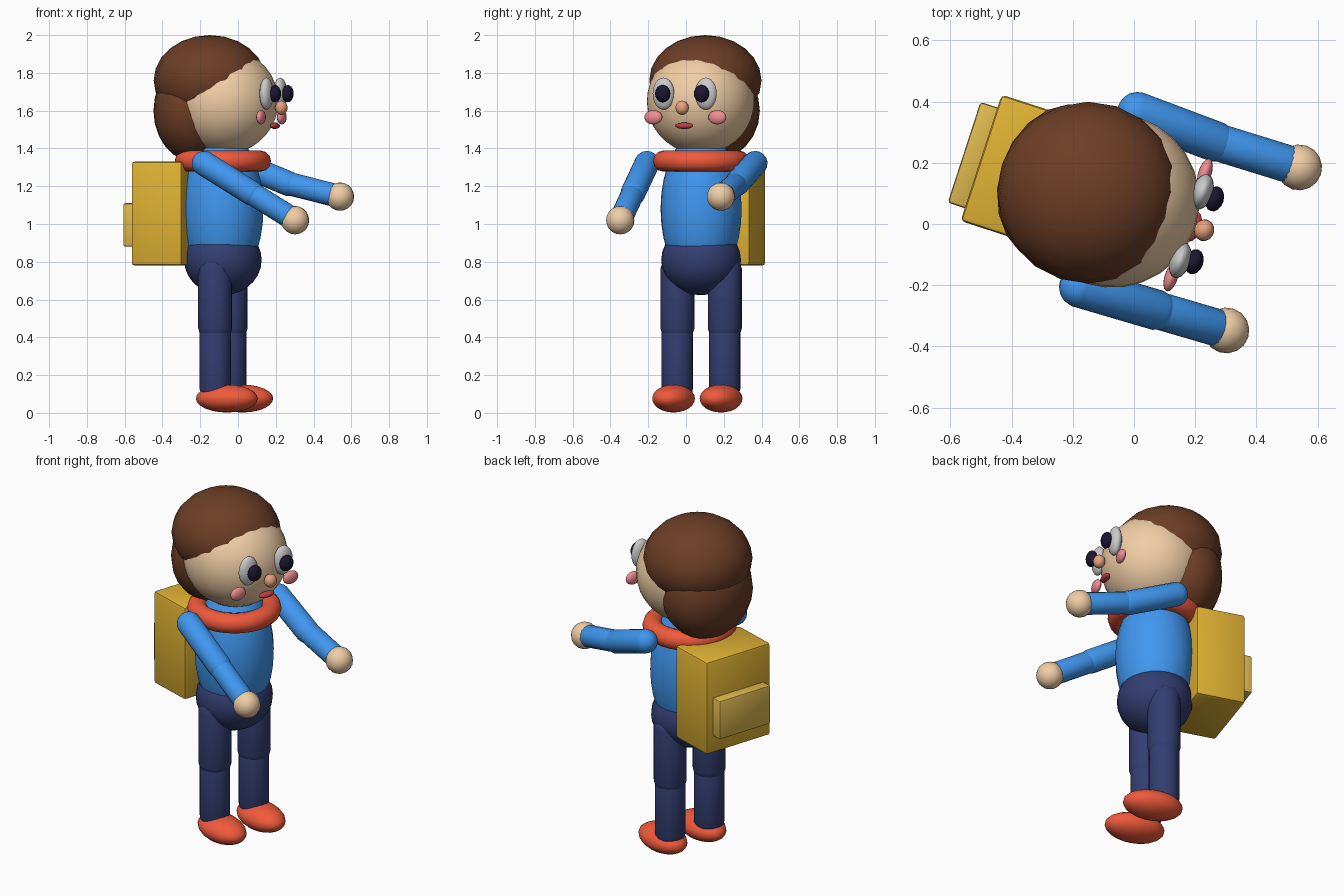
import bpy, bmesh, math
from mathutils import Matrix, Vector

if "Cube" in bpy.data.objects:
    bpy.data.objects.remove(bpy.data.objects["Cube"])

# figure frame: local x = forward, y = its left; turned 18 degrees off the world x axis
FRAME = Matrix.Translation((-0.08, 0.08, 0)) @ Matrix.Rotation(math.radians(-18), 4, 'Z')


def mat(name, *rgb):
    m = bpy.data.materials.new(name)
    m.diffuse_color = (*[(c / 255) ** 2.2 for c in rgb], 1)
    m.use_nodes = True
    m.node_tree.nodes["Principled BSDF"].inputs["Base Color"].default_value = m.diffuse_color
    return m


SKIN = mat("skin", 240, 205, 165)
HAIR = mat("hair", 108, 64, 42)
BLUE = mat("blue_cloth", 66, 150, 240)
NAVY = mat("navy_cloth", 54, 64, 112)
RED = mat("red_cloth", 240, 90, 62)
YELLOW = mat("yellow_canvas", 222, 176, 54)
POCKET = mat("pocket_canvas", 222, 184, 80)
WHITE = mat("eye_white", 235, 235, 235)
DARK = mat("pupil", 32, 28, 52)
PINK = mat("cheek", 240, 140, 145)
NOSE = mat("nose", 232, 160, 122)
LIPS = mat("lips", 190, 65, 70)


def finish(name, bm, m, local, angle=60):
    me = bpy.data.meshes.new(name)
    bm.to_mesh(me)
    bm.free()
    ob = bpy.data.objects.new(name, me)
    bpy.context.collection.objects.link(ob)
    me.materials.append(m)
    ob.matrix_world = FRAME @ local
    bpy.ops.object.select_all(action='DESELECT')
    ob.select_set(True)
    bpy.context.view_layer.objects.active = ob
    bpy.ops.object.shade_smooth_by_angle(angle=math.radians(angle))
    return ob


def ball(name, m, pos, size, seg=20, rings=12):
    bm = bmesh.new()
    bmesh.ops.create_uvsphere(bm, u_segments=seg, v_segments=rings, radius=1)
    bmesh.ops.scale(bm, vec=size, verts=bm.verts)
    return finish(name, bm, m, Matrix.Translation(pos))


def capsule(name, m, a, b, r):
    a, b = Vector(a), Vector(b)
    bm = bmesh.new()
    bmesh.ops.create_uvsphere(bm, u_segments=16, v_segments=11, radius=r)
    top = [v for v in bm.verts if v.co.z > 0]
    bmesh.ops.translate(bm, vec=(0, 0, (b - a).length), verts=top)
    rot = (b - a).to_track_quat('Z', 'Y').to_matrix().to_4x4()
    return finish(name, bm, m, Matrix.Translation(a) @ rot)


def box(name, m, pos, size, bevel, tilt=0):
    bm = bmesh.new()
    bmesh.ops.create_cube(bm, size=1)
    bmesh.ops.scale(bm, vec=size, verts=bm.verts)
    bmesh.ops.bevel(bm, geom=bm.edges[:], offset=bevel, segments=2, profile=0.5, affect='EDGES')
    return finish(name, bm, m, Matrix.Translation(pos) @ Matrix.Rotation(tilt, 4, 'Y'), 30)


# trunk
ball("torso", BLUE, (0, 0, 1.08), (0.215, 0.215, 0.41), 24, 16)
ball("pelvis", NAVY, (0, 0, 0.81), (0.205, 0.212, 0.187), 24, 14)

# head and hair
ball("head", SKIN, (0.01, 0, 1.65), (0.285, 0.285, 0.28), 28, 18)
ball("hair_cap", HAIR, (-0.073, 0, 1.76), (0.297, 0.297, 0.24))
ball("hair_back", HAIR, (-0.16, 0, 1.6), (0.21, 0.267, 0.27))
ball("nose", NOSE, (0.325, 0, 1.615), (0.033, 0.036, 0.038), 14, 10)
ball("mouth", LIPS, (0.29, 0, 1.52), (0.022, 0.05, 0.017), 14, 10)

# scarf ring: revolve a circle around the neck
bm = bmesh.new()
ring = bmesh.ops.create_circle(bm, segments=12, radius=0.056,
                               matrix=Matrix.Translation((0.2, 0, 1.333)) @ Matrix.Rotation(math.pi / 2, 4, 'X'))
bmesh.ops.spin(bm, geom=bm.verts[:] + bm.edges[:], cent=(0, 0, 0), axis=(0, 0, 1),
               angle=2 * math.pi, steps=28, use_duplicate=False)
bmesh.ops.remove_doubles(bm, verts=bm.verts[:], dist=1e-4)
bmesh.ops.recalc_face_normals(bm, faces=bm.faces[:])
finish("scarf", bm, RED, Matrix.Identity(4))
box("scarf_tail", RED, (-0.195, -0.1, 1.19), (0.04, 0.11, 0.27), 0.012, math.radians(6))

# backpack
box("backpack", YELLOW, (-0.3, 0, 1.055), (0.283, 0.434, 0.55), 0.015)
box("backpack_pocket", POCKET, (-0.46, 0, 0.995), (0.08, 0.346, 0.23), 0.01)

# mirrored face and leg parts
for side, s in (("left", 1), ("right", -1)):
    ball(side + "_eye", WHITE, (0.281, s * 0.118, 1.69), (0.034, 0.06, 0.085), 18, 12)
    ball(side + "_pupil", DARK, (0.326, s * 0.108, 1.69), (0.03, 0.042, 0.046), 16, 10)
    ball(side + "_cheek", PINK, (0.27, s * 0.178, 1.565), (0.022, 0.05, 0.038), 14, 10)
    capsule(side + "_upper_leg", NAVY, (0, s * 0.132, 0.75), (0, s * 0.132, 0.46), 0.091)
    capsule(side + "_lower_leg", NAVY, (0, s * 0.132, 0.42), (0, s * 0.132, 0.14), 0.084)
    ball(side + "_shoe", RED, (0.065, s * 0.132, 0.076), (0.17, 0.107, 0.074))

# arms reach to different heights: shoulder, elbow, hand in world space
inv = FRAME.inverted()
arms = {
    "left": ((0.012, 0.365, 1.32), (0.265, 0.27, 1.215), (0.54, 0.185, 1.145)),
    "right": ((-0.178, -0.207, 1.32), (0.07, -0.28, 1.165), (0.302, -0.348, 1.02)),
}
for side, pts in arms.items():
    shoulder, elbow, hand = (inv @ Vector(p) for p in pts)
    capsule(side + "_upper_arm", BLUE, shoulder, elbow, 0.067)
    capsule(side + "_forearm", BLUE, elbow, elbow.lerp(hand, 0.85), 0.062)
    ball(side + "_hand", SKIN, hand, (0.075, 0.075, 0.075), 16, 10)
